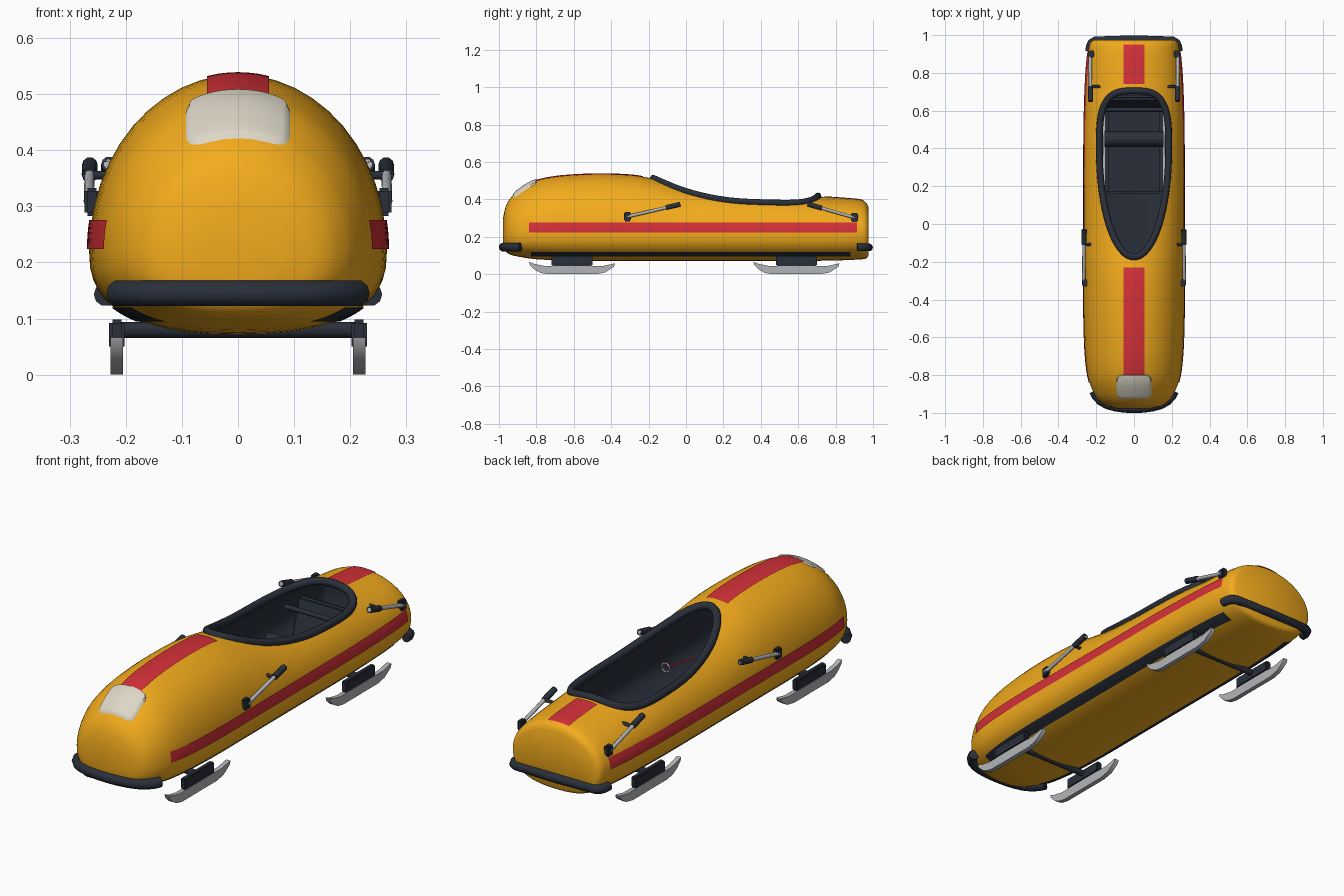
import bpy, bmesh, math
from mathutils import Vector

if "Cube" in bpy.data.objects:
    bpy.data.objects.remove(bpy.data.objects["Cube"])


def mat(name, r, g, b):
    m = bpy.data.materials.new(name)
    m.diffuse_color = (r, g, b, 1)
    m.use_nodes = True
    m.node_tree.nodes["Principled BSDF"].inputs["Base Color"].default_value = m.diffuse_color
    return m


YELLOW = mat("yellow_paint", .9, .41, .012)
RED = mat("red_paint", .66, .03, .04)
DARK = mat("dark_rubber", .022, .028, .042)
CREAM = mat("cream_panel", .72, .68, .57)
STEEL = mat("steel", .45, .46, .48)


def finish(name, bm, m, smooth=True):
    me = bpy.data.meshes.new(name)
    bmesh.ops.recalc_face_normals(bm, faces=bm.faces)
    bm.to_mesh(me)
    bm.free()
    ob = bpy.data.objects.new(name, me)
    bpy.context.collection.objects.link(ob)
    me.materials.append(m)
    bpy.ops.object.select_all(action='DESELECT')
    ob.select_set(True)
    bpy.context.view_layer.objects.active = ob
    if smooth:
        bpy.ops.object.shade_smooth_by_angle(angle=math.radians(40))
    return ob


# Hull stations: y, half width, top z, bottom z
ST = [(-.978, .08, .30, .17), (-.965, .14, .36, .125), (-.94, .18, .405, .105),
      (-.9, .21, .445, .095), (-.83, .238, .49, .083), (-.75, .252, .513, .077),
      (-.65, .26, .527, .073), (-.48, .265, .535, .07), (-.3, .265, .53, .07),
      (-.18, .265, .512, .07), (0, .265, .475, .07), (.2, .265, .452, .07),
      (.5, .264, .44, .07), (.72, .258, .415, .072), (.85, .25, .405, .075),
      (.94, .238, .395, .08), (.965, .228, .38, .085), (.975, .212, .36, .097)]
MID = .22


def station(y):
    y = min(max(y, ST[0][0]), ST[-1][0])
    i = max(k for k in range(len(ST) - 1) if ST[k][0] <= y)
    a, b = ST[i], ST[i + 1]
    p, q = ST[max(i - 1, 0)], ST[min(i + 2, len(ST) - 1)]
    h = b[0] - a[0]
    t = (y - a[0]) / h
    out = []
    for k in (1, 2, 3):
        m0 = (b[k] - p[k]) / (b[0] - p[0]) * h
        m1 = (q[k] - a[k]) / (q[0] - a[0]) * h
        out.append((2*t**3 - 3*t*t + 1) * a[k] + (t**3 - 2*t*t + t) * m0
                   + (3*t*t - 2*t**3) * b[k] + (t**3 - t*t) * m1)
    return out


def top_z(x, y):
    w, top, _ = station(y)
    return MID + (top - MID) * math.sqrt(max(0, 1 - (x / w) ** 2))


def side_x(y, z):
    w, top, bot = station(y)
    if z >= MID:
        return w * math.sqrt(max(0, 1 - ((z - MID) / (top - MID)) ** 2))
    return w * max(0, 1 - ((MID - z) / (MID - bot)) ** 2.5) ** .4


def section(y, n=48):
    w, top, bot = station(y)
    pts = []
    for k in range(n):
        a = 2 * math.pi * k / n
        c, s = math.cos(a), math.sin(a)
        e = 1 if s >= 0 else .8
        x = w * math.copysign(abs(c) ** e, c)
        z = MID + (top - MID) * s if s >= 0 else MID - (MID - bot) * abs(s) ** e
        pts.append((x, y, z))
    return pts


# Cockpit opening outline in plan
def outline(n=64):
    pts = []
    for k in range(n):
        a = 2 * math.pi * k / n
        c, s = math.cos(a), math.sin(a)
        e = 1 if s < 0 else 2 / 3.2
        pts.append((.184 * math.copysign(abs(c) ** e, c),
                    .4 + (.575 if s < 0 else .305) * math.copysign(abs(s) ** e, s)))
    return pts


# Hull: lofted shell with dark lining, opened by the cockpit cutter
bm = bmesh.new()
ys = [a[0] + (b[0] - a[0]) * j / 3 for a, b in zip(ST, ST[1:]) for j in range(3)] + [ST[-1][0]]
rings = [[bm.verts.new(p) for p in section(y)] for y in ys]
for r0, r1 in zip(rings, rings[1:]):
    for k in range(48):
        j = (k + 1) % 48
        bm.faces.new((r0[k], r0[j], r1[j], r1[k]))
bm.faces.new(rings[0])
bm.faces.new(rings[-1])
hull = finish("hull", bm, YELLOW)
hull.data.materials.append(DARK)
sol = hull.modifiers.new("shell", 'SOLIDIFY')
sol.thickness, sol.offset, sol.material_offset = .012, -1, 1

bm = bmesh.new()
f = bm.faces.new([bm.verts.new((x, y, .27)) for x, y in outline()])
ext = bmesh.ops.extrude_face_region(bm, geom=[f])['geom']
bmesh.ops.translate(bm, vec=(0, 0, .5), verts=[v for v in ext if isinstance(v, bmesh.types.BMVert)])
cutter = finish("cockpit_cutter", bm, YELLOW, False)
cutter.hide_render = True
boo = hull.modifiers.new("opening", 'BOOLEAN')
boo.operation, boo.object, boo.solver = 'DIFFERENCE', cutter, 'EXACT'
bpy.context.view_layer.objects.active = hull
for name in ("shell", "opening"):
    bpy.ops.object.modifier_apply(modifier=name)
bpy.data.objects.remove(cutter)
hull.select_set(True)
bpy.ops.object.shade_smooth_by_angle(angle=math.radians(40))


def tube(name, pts, r, m, cyclic=False, n=12):
    """Round tube swept along points."""
    cu = bpy.data.curves.new(name, 'CURVE')
    cu.dimensions = '3D'
    cu.bevel_depth, cu.bevel_resolution, cu.use_fill_caps = r, n // 4, True
    sp = cu.splines.new('POLY')
    sp.points.add(len(pts) - 1)
    for p, co in zip(sp.points, pts):
        p.co = (*co, 1)
    sp.use_cyclic_u, sp.use_smooth = cyclic, True
    ob = bpy.data.objects.new(name, cu)
    bpy.context.collection.objects.link(ob)
    cu.materials.append(m)
    return ob


def patch(name, fn, nu, nv, m):
    """Sheet laid on the hull; fn maps (u, v) in 0..1 to a point."""
    bm = bmesh.new()
    g = [[bm.verts.new(fn(i / nu, j / nv)) for j in range(nv + 1)] for i in range(nu + 1)]
    for i in range(nu):
        for j in range(nv):
            bm.faces.new((g[i][j], g[i + 1][j], g[i + 1][j + 1], g[i][j + 1]))
    return finish(name, bm, m)


def box(name, c, size, m, bevel=.006, tilt=0):
    bm = bmesh.new()
    bmesh.ops.create_cube(bm, size=1)
    bmesh.ops.scale(bm, vec=size, verts=bm.verts)
    bmesh.ops.bevel(bm, geom=bm.edges[:], offset=bevel, segments=2, affect='EDGES')
    ob = finish(name, bm, m)
    ob.location, ob.rotation_euler = c, (tilt, 0, 0)
    return ob


# Padded cockpit rim
tube("cockpit_rim", [(x, y, top_z(x, y) + .002) for x, y in outline()], .018, DARK, True)

# Top stripes
for name, y0, y1 in (("front_top_stripe", -.81, -.23), ("rear_top_stripe", .74, .95)):
    def stripe(u, v):
        x, y = (v - .5) * .11, y0 + (y1 - y0) * u
        return (x, y, top_z(x, y) + .004)
    patch(name, stripe, 40, 6, RED)


# Cream nose panel with rounded corners
def panel(u, v):
    a, b = 2 * u - 1, 2 * v - 1
    x = .095 * a * (1 - .12 * b ** 6)
    y = -.862 + .066 * b * (1 - .15 * a ** 6)
    lift = .008 if max(abs(a), abs(b)) < .95 else -.004
    return (x, y, top_z(x, y) + lift)


patch("nose_panel", panel, 24, 24, CREAM)

# Side stripes and dark lower strips
for s, side in ((-1, "left"), (1, "right")):
    for name, y0, y1, z0, z1, m in (("stripe", -.84, .915, .224, .276, RED),
                                    ("lower_strip", -.83, .88, .095, .12, DARK)):
        def band(u, v):
            y, z = y0 + (y1 - y0) * u, z0 + (z1 - z0) * v
            return (s * (side_x(y, z) + .004), y, z)
        patch(f"{side}_{name}", band, 60, 4, m)


# Bumpers
def bumper(name, half, z, r):
    pts = [(-x, y, z) for x, y in half] + [(x, y, z) for x, y in half[-2::-1]]
    tube(name, pts, r, DARK)


bumper("front_bumper", [(.213, -.885), (.2, -.912), (.175, -.938), (.14, -.957),
                        (.1, -.968), (.05, -.975), (0, -.977)], .145, .024)
bumper("rear_bumper", [(.236, .915), (.234, .94), (.225, .96), (.205, .972), (0, .978)], .143, .021)

# Runners, blocks and axles
SKI = [(-.23, .066), (-.225, .05), (-.2, .025), (-.17, .008), (-.13, 0), (.13, 0), (.18, .01),
       (.225, .04), (.23, .056), (.22, .056), (.17, .045), (-.15, .045), (-.2, .055)]
for end, yc in (("front", -.61), ("rear", .59)):
    for s, side in ((-1, "left"), (1, "right")):
        bm = bmesh.new()
        f = bm.faces.new([bm.verts.new((s * .216 - .011, yc + y, z)) for y, z in SKI])
        ext = bmesh.ops.extrude_face_region(bm, geom=[f])['geom']
        bmesh.ops.translate(bm, vec=(.022, 0, 0),
                            verts=[v for v in ext if isinstance(v, bmesh.types.BMVert)])
        finish(f"{end}_{side}_runner", bm, STEEL)
        box(f"{end}_{side}_runner_block", (s * .216, yc, .071), (.028, .22, .054), DARK)
    tube(f"{end}_axle", [(-.21, yc, .08), (.21, yc, .08)], .015, DARK)

# Push handles: bracket, rod and grip
for end, a, b in (("front", (.266, -.312, .308), (.264, -.03, .374)),
                  ("rear", (.232, .9, .303), (.23, .65, .375))):
    for s, side in ((-1, "left"), (1, "right")):
        p, q = Vector((s * a[0], *a[1:])), Vector((s * b[0], *b[1:]))
        g = q.lerp(p, .08 / (q - p).length)
        box(f"{end}_{side}_handle_bracket", p - Vector((s * .006, 0, 0)), (.028, .038, .05), DARK)
        tube(f"{end}_{side}_handle_rod", [p, q], .009, STEEL)
        tube(f"{end}_{side}_handle_grip", [g, q], .014, DARK)
        inner = Vector((s * (side_x(g.y, g.z) - .01), g.y, g.z))
        tube(f"{end}_{side}_handle_stay", [inner, g], .008, DARK)

# Seat, backrest, bolster and side rails
box("seat", (0, .39, .125), (.3, .46, .05), DARK, .012)
box("backrest", (0, .645, .235), (.3, .035, .21), DARK, .012, -.3)
tube("seat_bolster", [(-.155, .45, .2), (.155, .45, .2)], .042, DARK)
tube("seat_crossbar", [(-.175, .605, .3), (.175, .605, .3)], .011, DARK)
for s, side in ((-1, "left"), (1, "right")):
    box(f"{side}_seat_rail", (s * .158, .38, .14), (.014, .44, .02), STEEL, .004)
    # Steering ring and cord
    ring = [(s * .12 + .02 * math.cos(t * math.pi / 10), -.02, .25 + .02 * math.sin(t * math.pi / 10))
            for t in range(20)]
    tube(f"{side}_steering_ring", ring, .004, STEEL, True)
    tube(f"{side}_steering_cord", [(s * .12, -.024, .25), (s * .1, -.2, .23)], .004, RED)
